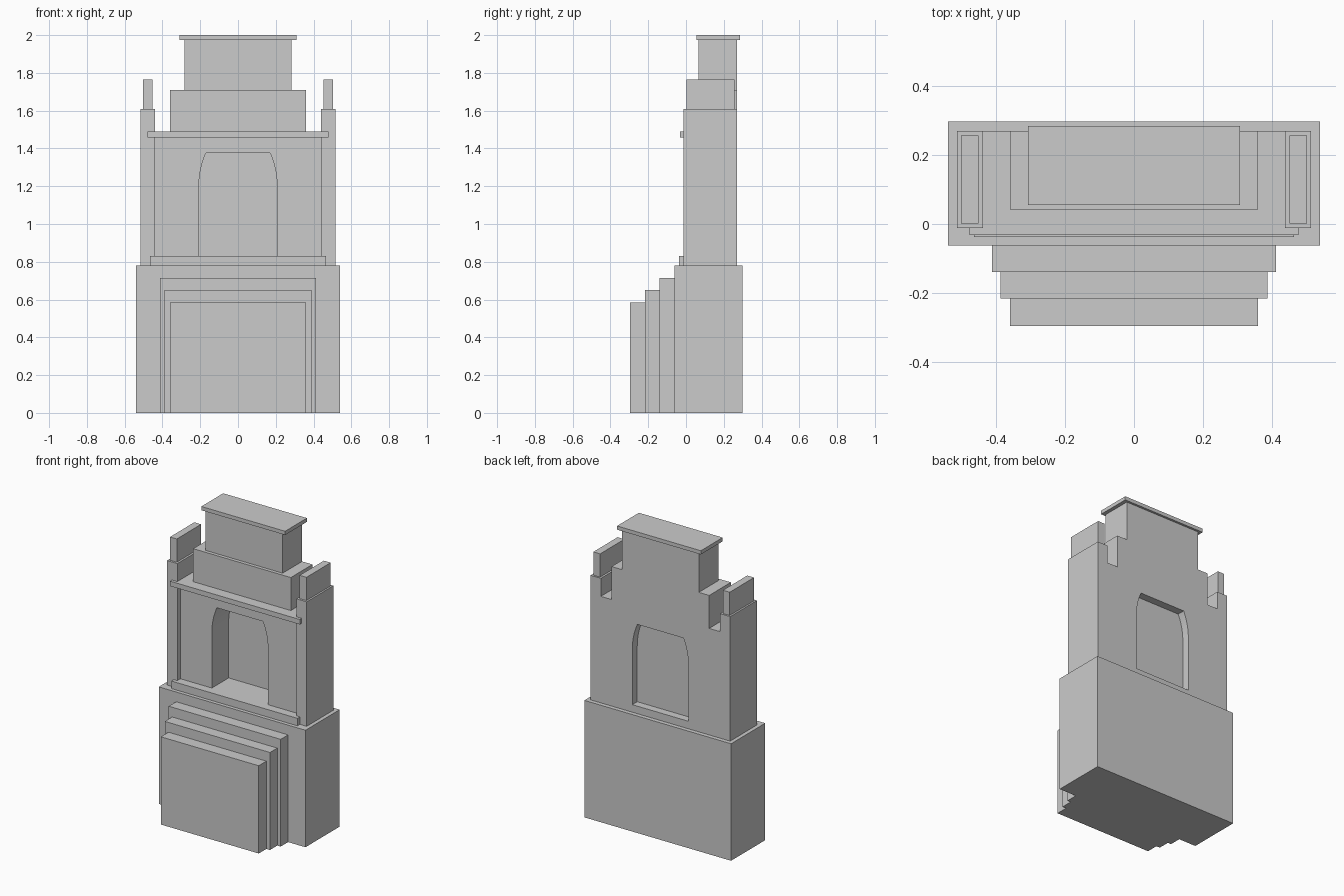
import bpy, bmesh, math

if "Cube" in bpy.data.objects:
    bpy.data.objects.remove(bpy.data.objects["Cube"])


def finish(name, bm):
    bmesh.ops.recalc_face_normals(bm, faces=bm.faces)
    mesh = bpy.data.meshes.new(name)
    bm.to_mesh(mesh)
    bm.free()
    obj = bpy.data.objects.new(name, mesh)
    bpy.context.collection.objects.link(obj)
    return obj


def prism(name, profile, y0, y1):
    """Extrude an (x, z) outline from y0 to y1."""
    bm = bmesh.new()
    face = bm.faces.new([bm.verts.new((x, y0, z)) for x, z in profile])
    ext = bmesh.ops.extrude_face_region(bm, geom=[face])
    verts = [v for v in ext["geom"] if isinstance(v, bmesh.types.BMVert)]
    bmesh.ops.translate(bm, verts=verts, vec=(0, y1 - y0, 0))
    return finish(name, bm)


def box(name, x0, x1, y0, y1, z0, z1):
    return prism(name, [(x0, z0), (x1, z0), (x1, z1), (x0, z1)], y0, y1)


def centred(name, half, y0, y1, z0, z1):
    return box(name, -half, half, y0, y1, z0, z1)


BACK = 0.27
WALL_FRONT = 0.02
FLOOR = 0.83

# Plinth with stepped front slabs
centred("plinth", 0.541, -0.062, 0.298, 0, 0.78)
for i, (half, front, back, top) in enumerate([(0.413, -0.14, -0.062, 0.715),
                                              (0.388, -0.217, -0.14, 0.65),
                                              (0.361, -0.297, -0.217, 0.585)]):
    centred(f"front_step_{i + 1}", half, front, back, 0, top)

# Side pillars with pinnacles
for side, s in (("left", -1), ("right", 1)):
    for part, a, b, y0, y1, z0, z1 in (("pillar", 0.439, 0.515, -0.012, BACK, 0.78, 1.61),
                                       ("pinnacle", 0.453, 0.503, 0.002, 0.258, 1.61, 1.765)):
        box(f"{side}_{part}", min(s * a, s * b), max(s * a, s * b), y0, y1, z0, z1)

# Wall with a flat-topped arched opening
half, spring, radius, rise = 0.207, 1.2, 0.432, 0.175
end = math.asin(rise / radius)
arc = [(half - radius + radius * math.cos(end * i / 10),
        spring + radius * math.sin(end * i / 10)) for i in range(11)]
opening = [(half, FLOOR)] + arc
opening += [(-x, z) for x, z in reversed(opening)]
outline = [(-0.439, FLOOR), (-0.439, 1.49), (0.439, 1.49), (0.439, FLOOR)]
prism("arched_wall", outline + opening, WALL_FRONT, BACK)
centred("wall_foot", 0.439, WALL_FRONT, BACK, 0.78, FLOOR)
prism("niche_panel", opening, 0.197, 0.218)

# Mouldings on the front of the wall
centred("sill", 0.465, -0.038, WALL_FRONT, 0.78, FLOOR)
centred("cornice", 0.478, -0.032, WALL_FRONT, 1.457, 1.49)

# Stepped top and cap
centred("lower_crown", 0.36, 0.042, BACK, 1.49, 1.71)
centred("upper_crown", 0.284, 0.065, BACK, 1.71, 1.975)
centred("cap", 0.309, 0.055, 0.285, 1.975, 2.0)
